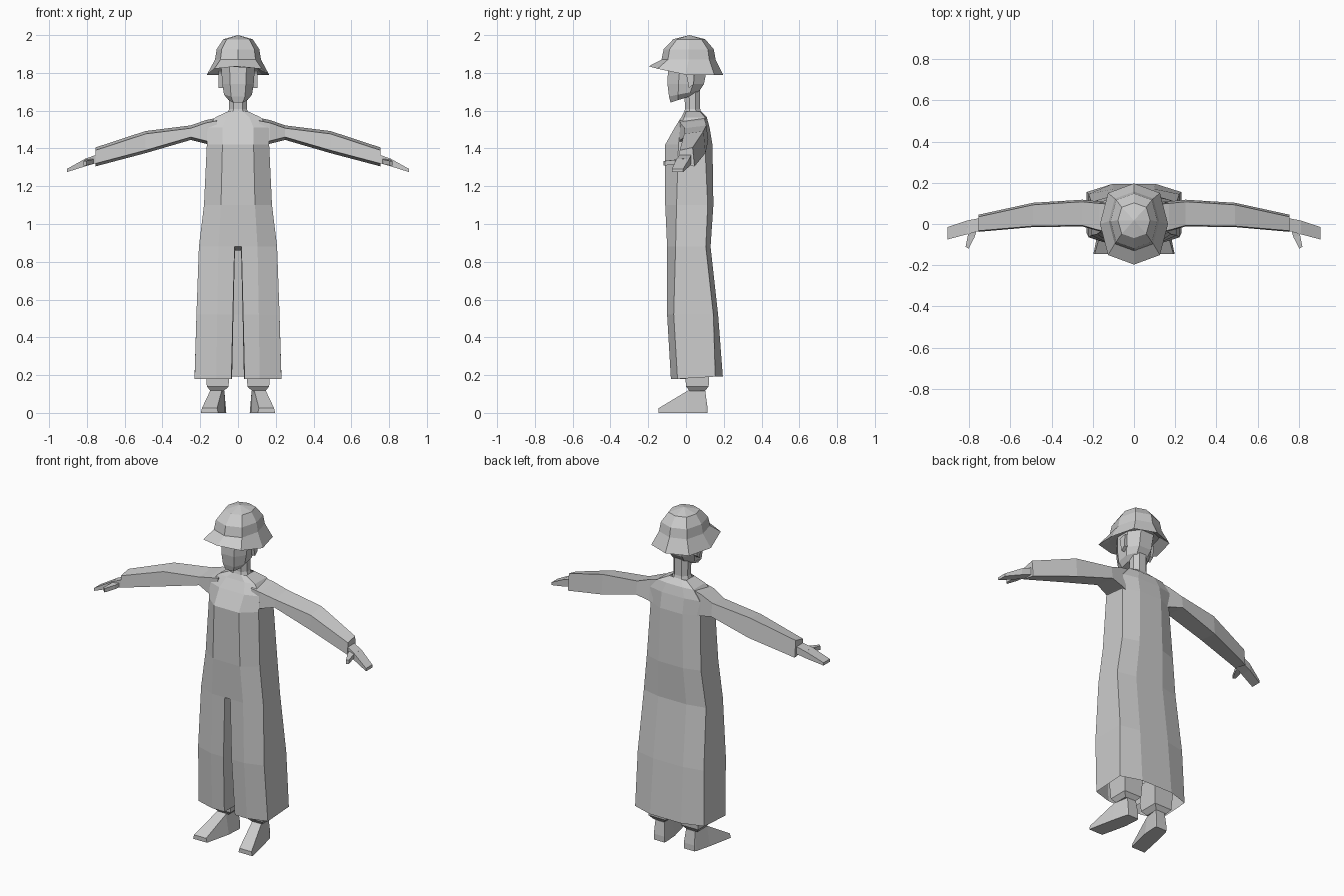
import bpy, bmesh, math

if "Cube" in bpy.data.objects:
    bpy.data.objects.remove(bpy.data.objects["Cube"])

grey = bpy.data.materials.new("light_grey")
grey.diffuse_color = (0.6, 0.6, 0.6, 1)
grey.use_nodes = True
grey.node_tree.nodes["Principled BSDF"].inputs["Base Color"].default_value = grey.diffuse_color


def make(name, verts, faces, mirror=False, fix=True):
    me = bpy.data.meshes.new(name)
    me.from_pydata(verts, [], faces)
    if fix:
        bm = bmesh.new()
        bm.from_mesh(me)
        bmesh.ops.recalc_face_normals(bm, faces=bm.faces)
        bm.to_mesh(me)
        bm.free()
    me.materials.append(grey)
    ob = bpy.data.objects.new(name, me)
    bpy.context.collection.objects.link(ob)
    if mirror:
        ob.modifiers.new("mirror", 'MIRROR')
    return ob


def loft(name, rings, cap_start=True, cap_end=True, mirror=False):
    n = len(rings[0])
    verts = [p for r in rings for p in r]
    faces = [(i * n + j, i * n + (j + 1) % n, (i + 1) * n + (j + 1) % n, (i + 1) * n + j)
             for i in range(len(rings) - 1) for j in range(n)]
    if cap_start:
        faces.append(tuple(range(n))[::-1])
    if cap_end:
        faces.append(tuple(range((len(rings) - 1) * n, len(rings) * n)))
    return make(name, verts, faces, mirror)


# Long coat: z, half slit, half width, front y, front corner y, back corner y, back y
coat_rows = [
    (0.18, 0.035, 0.23, -0.08, -0.045, 0.155, 0.195),
    (0.52, 0.027, 0.22, -0.10, -0.065, 0.145, 0.17),
    (0.88, 0.018, 0.207, -0.10, -0.055, 0.105, 0.13),
    (1.10, 0.018, 0.18, -0.11, -0.05, 0.115, 0.145),
    (1.42, 0.018, 0.165, -0.11, -0.04, 0.10, 0.14),
    (1.51, 0.018, 0.165, -0.06, -0.03, 0.105, 0.125),
    (1.565, 0.018, 0.12, -0.025, -0.01, 0.10, 0.11),
    (1.595, 0.015, 0.055, -0.01, 0.00, 0.075, 0.08),
]
verts = []
for z, s, w, yf, fc, bc, yb in coat_rows:
    half = [(s, yf), (w * 0.5, yf), (w, fc), (w, bc), (w * 0.45, yb)]
    dz = 0.012 if z == 0.18 else 0
    verts += [(x, y, z + dz * (y > 0)) for x, y in half]
    verts += [(-x, y, z + dz * (y > 0)) for x, y in half[::-1]]
n = 10
faces = []
for i in range(len(coat_rows) - 1):
    for j in range(n if i >= 2 else n - 1):      # the front stays open below the hips
        k = (j + 1) % n
        faces.append((i * n + j, i * n + k, (i + 1) * n + k, (i + 1) * n + j))
# Turned-in edges of the front slit, and its top
base = len(verts)
for z, s, w, yf, *_ in coat_rows[:3]:
    verts += [(s * 0.9, yf + 0.1, z - 0.02 * (z > 0.8)), (-s * 0.9, yf + 0.1, z - 0.02 * (z > 0.8))]
for i in range(2):
    a, b = base + 2 * i, base + 2 * i + 2
    faces.append((a, i * n, (i + 1) * n, b))
    faces.append((i * n + 9, a + 1, b + 1, (i + 1) * n + 9))
faces.append((20, 29, base + 5, base + 4))
make("coat", verts, faces, fix=False)

# Sleeves: x, front y, back y, bottom z, top z
sleeve = [(0.11, -0.04, 0.105, 1.40, 1.562), (0.17, -0.035, 0.11, 1.425, 1.55),
          (0.25, -0.012, 0.118, 1.445, 1.522), (0.49, -0.015, 0.103, 1.375, 1.492),
          (0.755, -0.038, 0.045, 1.305, 1.405)]
loft("sleeve", [[(x, f, lo + 0.015), (x, b, lo), (x, b - 0.01, hi), (x, f + 0.005, hi - 0.015)]
                for x, f, b, lo, hi in sleeve], mirror=True)

# Hands and thumbs
hand = [(0.74, -0.03, 0.03, 1.325, 1.37), (0.81, -0.05, 0.017, 1.305, 1.345),
        (0.905, -0.075, -0.015, 1.275, 1.292)]
loft("hand", [[(x, f, lo), (x, b, lo), (x, b, hi), (x, f, hi)] for x, f, b, lo, hi in hand], mirror=True)
loft("thumb", [[(x - r, y, z - 0.012), (x + r, y + 0.01, z - 0.012),
                (x + r, y + 0.01, z + 0.012), (x - r, y, z + 0.012)]
               for x, y, z, r in [(0.785, -0.02, 1.335, 0.025), (0.79, -0.065, 1.328, 0.016),
                                  (0.81, -0.12, 1.322, 0.007)]], mirror=True)


# Chamfered box section shared by the neck and the head
def section(z, w, f, b, tilt=0.0):
    pts = [(0.5 * w, f), (w, f + 0.3 * (b - f)), (w, b - 0.3 * (b - f)), (0.5 * w, b)]
    pts += [(-x, y) for x, y in pts[::-1]]
    return [(x, y, z + tilt * (y - f)) for x, y in pts]


loft("neck", [section(1.57, 0.06, -0.015, 0.085), section(1.61, 0.047, -0.005, 0.075),
              section(1.72, 0.047, -0.01, 0.075)])
loft("head", [section(1.643, 0.05, -0.082, 0.05, 0.32), section(1.675, 0.074, -0.09, 0.072, 0.2),
              section(1.74, 0.083, -0.098, 0.095), section(1.84, 0.09, -0.095, 0.115),
              section(1.92, 0.08, -0.06, 0.10)])
loft("ear", [[(x, 0.0, 1.80), (x, 0.045, 1.81), (x, 0.04, 1.74), (x, 0.015, 1.72)]
             for x in (0.075, 0.102)], mirror=True)

# Bucket hat: z, side radius, front y, back y, drop towards the back
hat_rows = [(1.835, 0.165, -0.197, 0.197, 0.045), (1.87, 0.122, -0.13, 0.157, 0.0),
            (1.925, 0.113, -0.118, 0.147, 0.0), (1.978, 0.078, -0.068, 0.102, 0.0)]


def hat_ring(z, r, f, b, drop):
    mid, ry = (f + b) / 2, (b - f) / 2
    ring = []
    for k in range(8):
        a = k * math.pi / 4
        s = 1.08 if k % 2 else 1.0
        ring.append((r * s * math.sin(a), mid - ry * s * math.cos(a),
                     z - drop * min(1, (1 - math.cos(a)))))
    return ring


rings = [hat_ring(*r) for r in hat_rows]
under = [(x * 0.72, y * 0.72, 1.83) for x, y, z in rings[0]]
crown = [under] + rings
verts = [p for r in crown for p in r] + [(0, 0.018, 2.0)]
faces = [(i * 8 + j, i * 8 + (j + 1) % 8, i * 8 + 8 + (j + 1) % 8, i * 8 + 8 + j)
         for i in range(4) for j in range(8)]
faces += [(32 + j, 32 + (j + 1) % 8, 40) for j in range(8)]
faces.append(tuple(range(8))[::-1])
make("hat", verts, faces)

# Trouser cuffs showing below the hem
cuff = [(0.115, 0.075, 0.145, 0.02, 0.10), (0.14, 0.05, 0.165, 0.0, 0.12), (0.30, 0.04, 0.175, -0.01, 0.13)]
loft("trouser_cuff", [[(a, f, z), (b, f, z), (b, k, z), (a, k, z)] for z, a, b, f, k in cuff], mirror=True)

# Shoes, lofted heel to toe: y, inner x, outer x, top z, top inset
shoe = [(0.113, 0.065, 0.135, 0.035, 0.0), (0.102, 0.062, 0.142, 0.115, 0.01),
        (0.01, 0.068, 0.165, 0.118, 0.018), (-0.145, 0.105, 0.197, 0.025, 0.006)]
loft("shoe", [[(a, y, 0), (b, y, 0), (b - i, y, h), (a + i, y, h)] for y, a, b, h, i in shoe], mirror=True)
